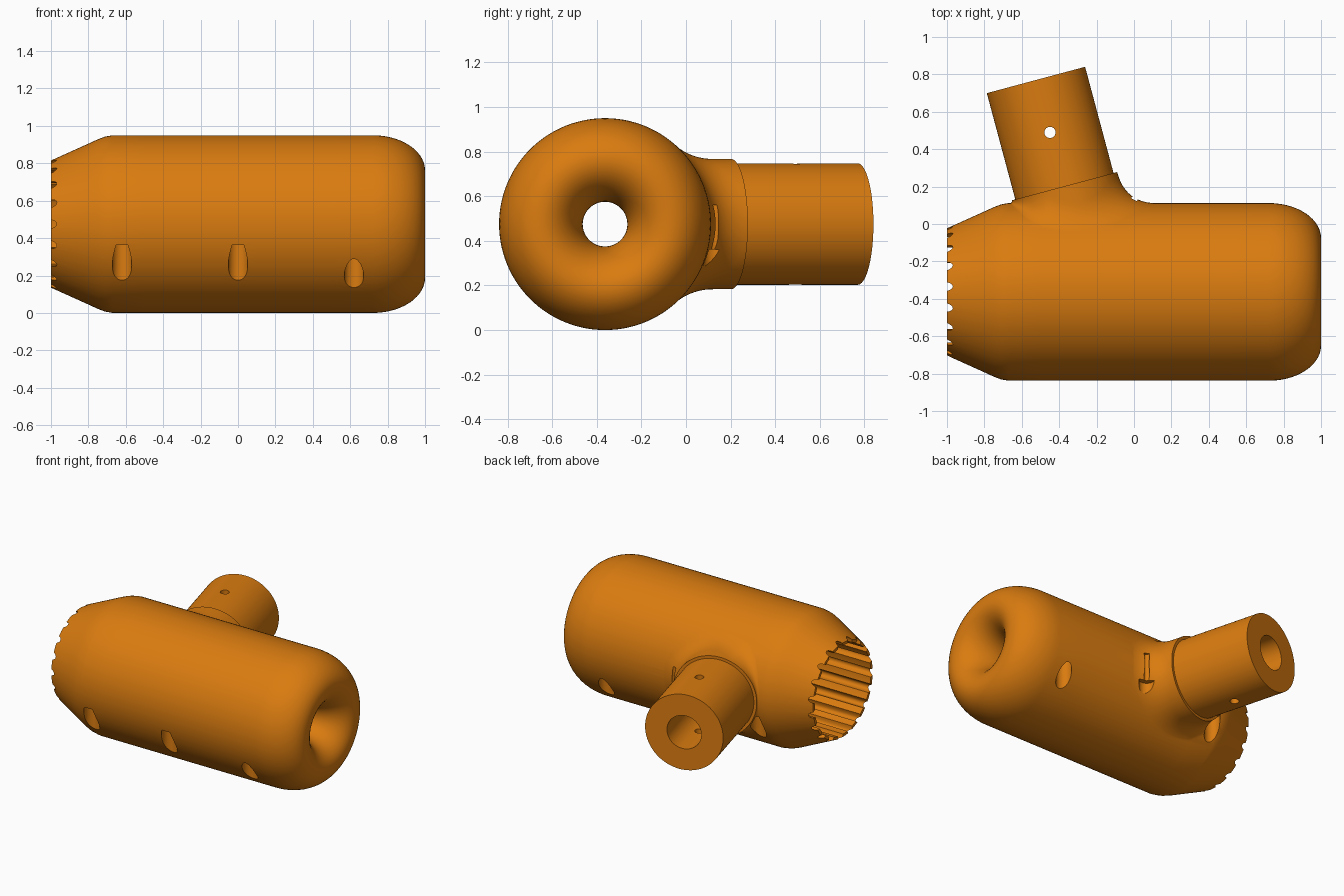
import bpy, bmesh
from math import pi, sin, cos, tan, sqrt
from mathutils import Vector

cube = bpy.data.objects.get("Cube")
if cube:
    bpy.data.objects.remove(cube, do_unlink=True)

YC, ZC, R = -0.363, 0.475, 0.475            # body axis and radius
CENTRE = Vector((0, YC, ZC))

orange = bpy.data.materials.new("orange_plastic")
orange.use_nodes = True
orange.diffuse_color = (0.70, 0.20, 0.005, 1)
orange.node_tree.nodes["Principled BSDF"].inputs["Base Color"].default_value = orange.diffuse_color


def loft(name, rings, closed=False):
    """Skin equal-sized rings; cap the ends unless the rings form a closed loop."""
    bm = bmesh.new()
    vs = [[bm.verts.new(p) for p in ring] for ring in rings]
    n = len(vs[0])
    pairs = list(zip(vs, vs[1:])) + ([(vs[-1], vs[0])] if closed else [])
    for a, b in pairs:
        for i in range(n):
            j = (i + 1) % n
            bm.faces.new((a[i], a[j], b[j], b[i]))
    if not closed:
        bm.faces.new(vs[0])
        bm.faces.new(vs[-1])
    bmesh.ops.recalc_face_normals(bm, faces=bm.faces)
    mesh = bpy.data.meshes.new(name)
    bm.to_mesh(mesh)
    bm.free()
    mesh.materials.append(orange)
    obj = bpy.data.objects.new(name, mesh)
    bpy.context.collection.objects.link(obj)
    return obj


def rod(name, start, end, radius, n=32):
    start, end = Vector(start), Vector(end)
    turn = (end - start).to_track_quat('Z', 'Y')
    circle = [turn @ Vector((radius * cos(2 * pi * i / n), radius * sin(2 * pi * i / n), 0))
              for i in range(n)]
    return loft(name, [[start + c for c in circle], [end + c for c in circle]])


def combine(target, tool, operation):
    mod = target.modifiers.new("combine", 'BOOLEAN')
    mod.operation, mod.object, mod.solver = operation, tool, 'EXACT'
    bpy.context.view_layer.objects.active = target
    bpy.ops.object.modifier_apply(modifier=mod.name)
    bpy.data.objects.remove(tool, do_unlink=True)


# Body: revolved profile, tapered at one end and a rounded funnel at the other
profile = [(-1, 0.34), (-0.8, 0.43), (-0.75, 0.453), (-0.71, 0.468), (-0.67, R)]
profile += [(x / 10, R) for x in range(-5, 7, 2)]
STEPS = 28
for k in range(STEPS + 1):
    t = pi / 2 - pi * k / STEPS
    profile.append((0.72 + 0.28 * cos(t), 0.2875 + 0.1875 * sin(t)))
profile.append((-1, 0.1))
SEG = 112
body = loft("body", [[(x, YC + r * cos(2 * pi * i / SEG), ZC + r * sin(2 * pi * i / SEG))
                      for i in range(SEG)] for x, r in profile], closed=True)

# Angled neck: stub pipe, collar and a fillet that flows onto the body
axis = Vector((-sin(pi / 12), cos(pi / 12), 0))
side = Vector((axis.y, -axis.x, 0))
collar = Vector((-0.372, 0.202, ZC))
tip = collar + axis * 0.588


def neck_column(d):
    """Points down one side of the neck in direction d."""
    pts = [tip + d * 0.272, collar + d * 0.272, collar + d * 0.292]
    top = pts[-1]
    # where the collar wall meets the body
    oy, oz = top.y - YC, top.z - ZC
    reach = (oy - sqrt(R * R - oz * oz)) / axis.y
    hit = top - axis * reach
    normal = Vector((0, hit.y - YC, hit.z - ZC)).normalized()
    out = (d - normal * d.dot(normal)).normalized()
    bend = out.angle(-axis)
    size = min(0.225 * tan(bend / 2), reach * 0.98)
    p0, p2 = hit + axis * size, hit + out * size
    radial = Vector((0, p2.y - YC, p2.z - ZC)).normalized()
    foot = Vector((p2.x, YC, ZC)) + radial * (R - 0.001)
    for k in range(13):
        s = k / 12
        pts.append(p0 * (1 - s) ** 2 + hit * 2 * s * (1 - s) + foot * s * s)
    pts.append(foot - radial * 0.04)
    pts.append(collar - axis * 0.25 + d * 0.15)
    return pts


columns = [neck_column(side * cos(2 * pi * i / 96) + Vector((0, 0, sin(2 * pi * i / 96))))
           for i in range(96)]
neck = loft("neck", list(zip(*columns)))
combine(body, neck, 'UNION')

# Splined socket in the tapered end
TEETH, PER, GC, GR, BORE = 19, 18, 0.328, 0.026, 0.32
outline = []
for i in range(TEETH * PER):
    delta = (i % PER - PER / 2) * 2 * pi / (TEETH * PER)
    under = GR ** 2 - (GC * sin(delta)) ** 2
    r = max(BORE, GC * cos(delta) + sqrt(under)) if under > 0 else BORE
    a = pi + 2 * pi * (i - PER / 2) / (TEETH * PER)
    outline.append(Vector((0, YC + r * cos(a), ZC + r * sin(a))))
socket = loft("socket_cutter", [[p + Vector((x, 0, 0)) for p in outline] for x in (-1.1, -0.4)])
combine(body, socket, 'DIFFERENCE')

# Pipe bore and cross pin hole
combine(body, rod("pipe_cutter", tip + axis * 0.1, tip - axis * 0.6, 0.12, 48), 'DIFFERENCE')
pin = tip - axis * 0.29
combine(body, rod("pin_cutter", (pin.x, pin.y, 0), (pin.x, pin.y, 1), 0.03, 24), 'DIFFERENCE')

# Screw pockets underneath on both sides, each with a small pilot hole
pockets = [(-0.62, YC - 0.42), (0, YC - 0.42), (0.62, YC - 0.385),
           (-0.62, YC + 0.42), (0, 0.13), (0.62, YC + 0.385)]
for x, y in pockets:
    combine(body, rod("pocket_cutter", (x, y, -0.1), (x, y, 0.362), 0.052), 'DIFFERENCE')
    combine(body, rod("pilot_cutter", (x, y, 0.3), (x, y, 0.56), 0.018, 16), 'DIFFERENCE')

# Smooth shading with crisp edges
bpy.ops.object.select_all(action='DESELECT')
body.select_set(True)
bpy.context.view_layer.objects.active = body
bpy.ops.object.shade_smooth_by_angle(angle=pi / 6)
